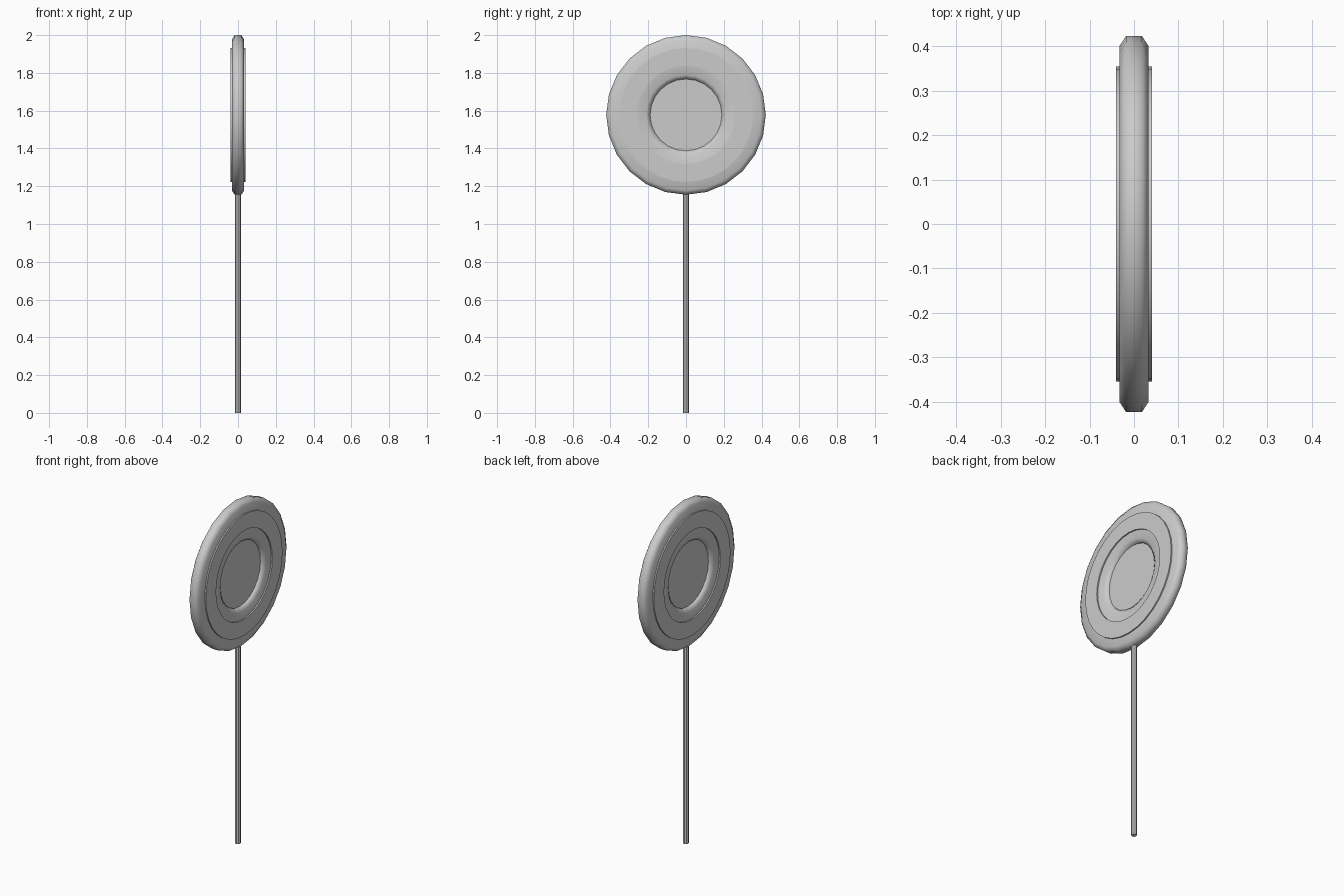
import bpy, bmesh, math
from math import sin, cos, pi

if "Cube" in bpy.data.objects:
    bpy.data.objects.remove(bpy.data.objects["Cube"])

CZ = 1.5775  # height of the head centre


def finish(name, bm, angle):
    bmesh.ops.recalc_face_normals(bm, faces=bm.faces)
    me = bpy.data.meshes.new(name)
    bm.to_mesh(me)
    bm.free()
    ob = bpy.data.objects.new(name, me)
    bpy.context.collection.objects.link(ob)
    bpy.ops.object.select_all(action='DESELECT')
    ob.select_set(True)
    bpy.context.view_layer.objects.active = ob
    bpy.ops.object.shade_smooth_by_angle(angle=math.radians(angle))
    return ob


def lathe_x(name, profile, sides, angle):
    """Spin a closed (radius, x) profile around the sideways axis."""
    bm = bmesh.new()
    rings = [[bm.verts.new((x, r * sin(2 * pi * i / sides), CZ + r * cos(2 * pi * i / sides)))
              for r, x in profile] for i in range(sides)]
    n = len(profile)
    for i in range(sides):
        a, b = rings[i], rings[(i + 1) % sides]
        for j in range(n):
            k = (j + 1) % n
            bm.faces.new((a[j], a[k], b[k], b[j]))
    return finish(name, bm, angle)


# Rounded outer hoop with bevelled inner and outer edges
lathe_x("head_hoop", [(0.4225, -0.018), (0.4225, 0.018), (0.40, 0.0325), (0.212, 0.0325),
                      (0.19, 0.018), (0.19, -0.018), (0.212, -0.0325), (0.40, -0.0325)], 24, 60)

# Raised flat band on both faces
lathe_x("raised_band", [(0.354, -0.04), (0.354, 0.04), (0.26, 0.04), (0.26, -0.04)], 32, 40)

# Recessed centre plate
bm = bmesh.new()
bmesh.ops.create_cone(bm, cap_ends=True, segments=24, radius1=0.2, radius2=0.2, depth=0.024)
for v in bm.verts:
    v.co = (v.co.z, v.co.y, v.co.x + CZ)
finish("centre_plate", bm, 40)

# Straight stick
bm = bmesh.new()
bmesh.ops.create_cone(bm, cap_ends=True, segments=8, radius1=0.015, radius2=0.015, depth=1.2)
bmesh.ops.translate(bm, verts=bm.verts, vec=(0, 0, 0.6))
finish("stick", bm, 30)
